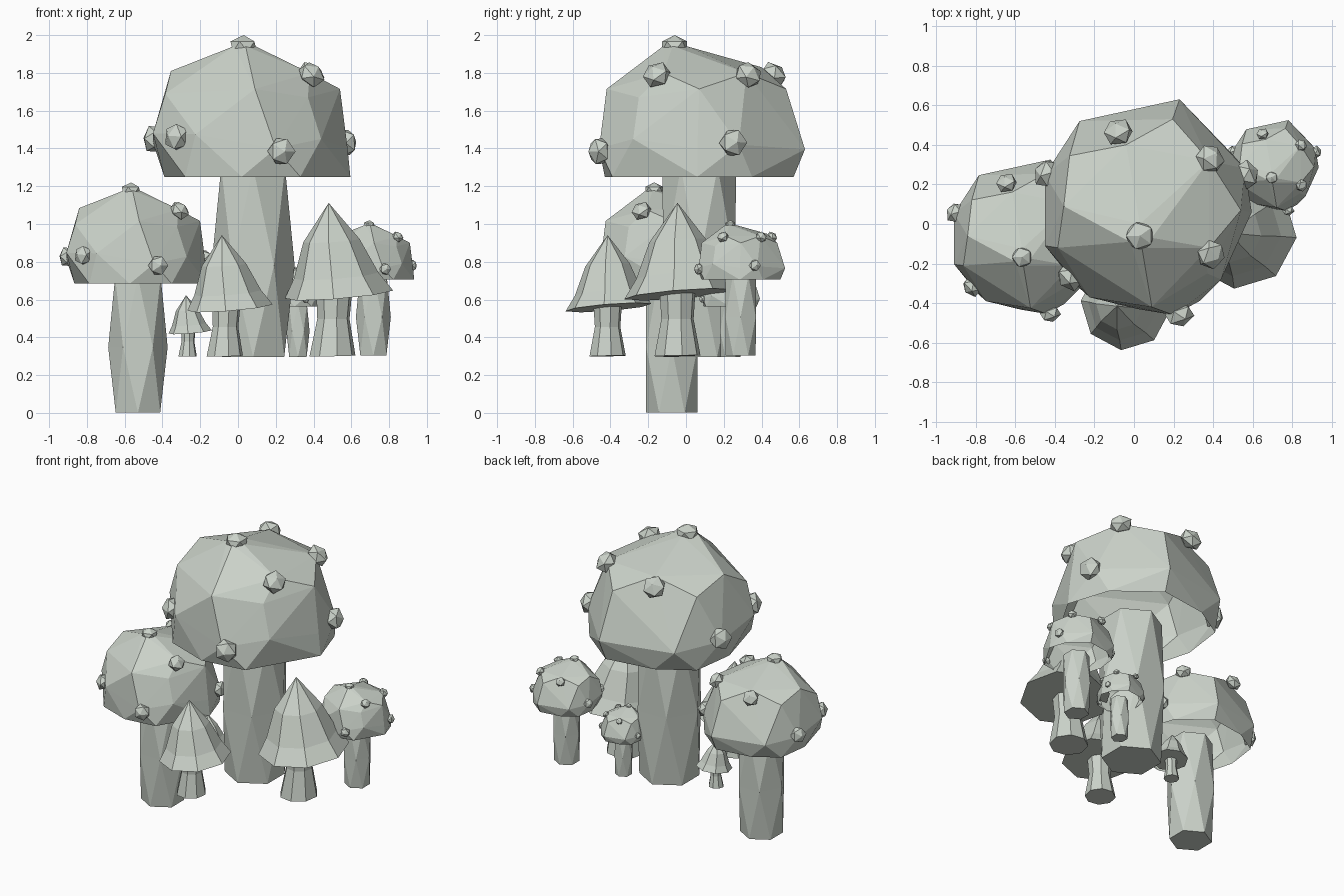
import bpy, bmesh, math
from mathutils import Vector, Matrix

if "Cube" in bpy.data.objects:
    bpy.data.objects.remove(bpy.data.objects["Cube"])

mat = bpy.data.materials.new("pale_grey_green")
mat.diffuse_color = (0.60, 0.65, 0.59, 1)
mat.use_nodes = True
mat.node_tree.nodes["Principled BSDF"].inputs["Base Color"].default_value = mat.diffuse_color


def finish(name, bm, scale, offset):
    """Place the mesh (scale then shift) and link it as an object."""
    bm.transform(Matrix.Translation(offset) @ Matrix.Scale(scale, 4))
    me = bpy.data.meshes.new(name)
    bm.to_mesh(me)
    bm.free()
    me.materials.append(mat)
    bpy.context.collection.objects.link(bpy.data.objects.new(name, me))


def loft(bm, rings, sides):
    """Bridge rings given as (cx, cy, z, radius, turn, tilt); radius 0 is a point."""
    prev = None
    for cx, cy, z, r, turn, tilt in rings:
        ring = []
        for i in range(sides if r else 1):
            a = turn + math.tau * i / sides
            dx, dy = r * math.cos(a), r * math.sin(a)
            ring.append(bm.verts.new((cx + dx, cy + dy, z + tilt * (dx + dy))))
        if prev is None:
            bm.faces.new(ring)
        else:
            for i in range(sides):
                j = (i + 1) % sides
                if len(ring) == 1:
                    bm.faces.new((prev[i], prev[j], ring[0]))
                elif turn > last_turn + 0.1:           # half-step turn: triangles
                    bm.faces.new((prev[i], prev[j], ring[i]))
                    bm.faces.new((prev[j], ring[j], ring[i]))
                else:
                    bm.faces.new((prev[i], prev[j], ring[j], ring[i]))
        prev, last_turn = ring, turn
    if len(prev) > 1:
        bm.faces.new(prev)
    bmesh.ops.recalc_face_normals(bm, faces=bm.faces)


# faceted round cap: upper corners, then the flat rim
CAP = [(-.02, -.09, 1.942), (.09, -.07, 1.942), (.03, 0, 1.942), (.04, -.12, 1.942),
       (.09, -.42, 1.715), (.54, .07, 1.715), (.195, .53, 1.715),
       (-.355, .09, 1.81), (-.325, .345, 1.74), (.37, -.25, 1.67), (-.04, .40, 1.83),
       (.38, .32, 1.80), (.38, -.12, 1.80), (-.385, -.12, 1.69),
       (-.225, -.37, 1.475), (-.45, -.11, 1.48), (.23, .63, 1.395),
       (-.275, .52, 1.4), (.44, -.28, 1.45), (.2, -.46, 1.4), (.58, .06, 1.4),
       (.56, .28, 1.42), (-.45, .25, 1.43)]
RIM = [(.595, .06), (.33, -.39), (.02, -.43), (-.28, -.32), (-.39, .08),
       (-.35, .38), (-.12, .52), (.22, .57), (.5, .35)]
SPOTS = [(.03, -.06, 1.94), (.385, .33, 1.79), (.39, -.155, 1.79), (-.08, .465, 1.79),
         (.23, -.46, 1.385), (.57, .25, 1.43), (-.445, .255, 1.45), (-.325, -.27, 1.46)]


def round_mushroom(name, s, offset):
    # hollow cap, open underneath
    bm = bmesh.new()
    vs = [bm.verts.new(p) for p in CAP] + [bm.verts.new((x, y, 1.25)) for x, y in RIM]
    bmesh.ops.convex_hull(bm, input=vs)
    bmesh.ops.delete(bm, geom=[v for v in bm.verts if not v.link_faces], context='VERTS')
    bmesh.ops.recalc_face_normals(bm, faces=bm.faces)
    under = [f for f in bm.faces if all(v.co.z < 1.251 for v in f.verts)]
    bmesh.ops.delete(bm, geom=under, context='FACES')
    finish(name + "_cap", bm, s, offset)
    # six-sided stem, each ring turned half a step
    bm = bmesh.new()
    loft(bm, [(.08, .07, .295, .19, -math.pi / 6, 0),
              (.08, .07, .78, .22, 0, 0),
              (.08, .07, 1.30, .195, math.pi / 6, 0)], 6)
    finish(name + "_stem", bm, s, offset)
    # raised spots
    bm = bmesh.new()
    for p in SPOTS:
        n = Vector(p) - Vector((.06, .05, 1.4))
        if p[2] > 1.9:
            n = Vector((0, 0, 1))
        m = Matrix.Translation(p) @ n.to_track_quat('Z', 'Y').to_matrix().to_4x4()
        bmesh.ops.create_icosphere(bm, subdivisions=1, radius=.078,
                                   matrix=m @ Matrix.Diagonal((1, 1, .77, 1)))
    finish(name + "_spots", bm, s, offset)


def pointed_mushroom(name, s, offset):
    # leaning pointed cap with a tilted rim
    bm = bmesh.new()
    loft(bm, [(.035, .005, .33, .288, -.1, .08),
              (.02, .005, .43, .225, -.1, .08),
              (-.005, 0, .615, .15, -.1, .06),
              (-.02, 0, .815, 0, -.1, 0)], 8)
    finish(name + "_cap", bm, s, offset)
    # flared stem
    bm = bmesh.new()
    loft(bm, [(0, 0, .005, .124, .2, .02),
              (.005, 0, .20, .087, .2, 0),
              (.01, 0, .36, .098, .2, 0)], 8)
    finish(name + "_stem", bm, s, offset)


round_mushroom("tall_round", 1.0, (0, 0, 0))
round_mushroom("left_round", .715, (-.587, -.125, -.21))
round_mushroom("right_round", .42, (.683, .26, .18))
round_mushroom("rear_round", .28, (.295, .215, .214))
pointed_mushroom("right_pointed", 1.0, (.50, -.045, .297))
pointed_mushroom("front_pointed", .79, (-.07, -.415, .297))
pointed_mushroom("tiny_pointed", .40, (-.267, .05, .297))
